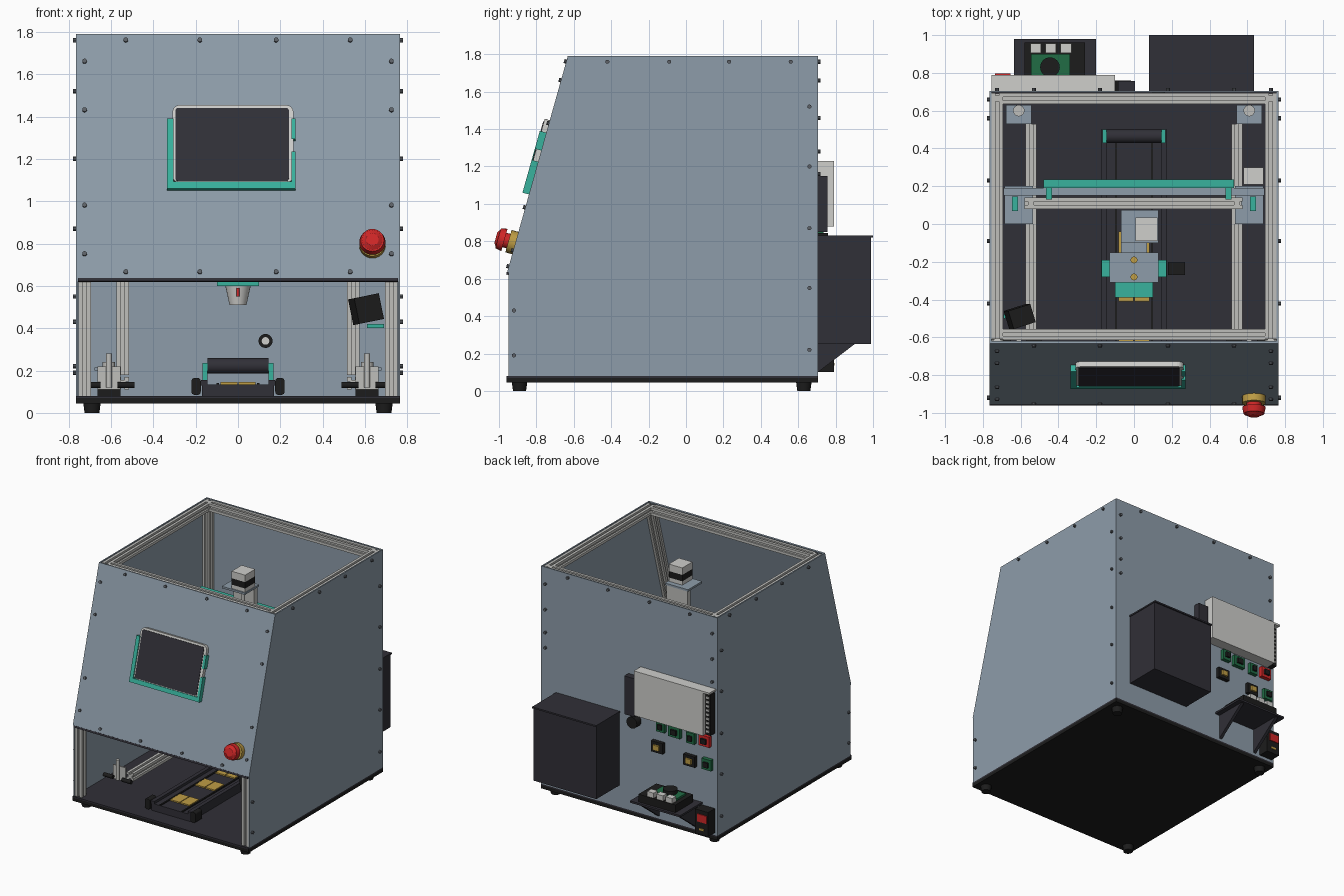
import bpy
import bmesh
import math
from mathutils import Matrix, Vector

if "Cube" in bpy.data.objects:
    bpy.data.objects.remove(bpy.data.objects["Cube"], do_unlink=True)


def material(name, r, g, b):
    mat = bpy.data.materials.new(name)
    mat.use_nodes = True
    mat.diffuse_color = (r, g, b, 1)
    mat.node_tree.nodes["Principled BSDF"].inputs["Base Color"].default_value = (r, g, b, 1)
    return mat


PANEL = material("blue grey panel", .27, .335, .40)
DARK = material("charcoal", .03, .029, .038)
BLACK = material("black", .012, .012, .012)
METAL = material("aluminium", .52, .52, .50)
LIGHT = material("light grey", .62, .62, .60)
STEEL = material("dark steel", .11, .12, .135)
TEAL = material("teal plastic", .04, .45, .34)
RED = material("red", .62, .02, .02)
GOLD = material("gold", .52, .34, .06)
GREEN = material("circuit green", .015, .15, .06)

# Local frame of the sloping front: x across, -y outward, z up the slope
SLOPE = math.atan2(.32, 1.14)
FRONT = Matrix.Translation((0, -.95, .65)) @ Matrix.Rotation(-SLOPE, 4, 'X')


def up(z):
    """Distance along the slope for a given height."""
    return (z - .65) / math.cos(SLOPE)


def finish(name, bm, mat, matrix=None, smooth=False):
    bmesh.ops.recalc_face_normals(bm, faces=bm.faces)
    if matrix:
        bm.transform(matrix)
    mesh = bpy.data.meshes.new(name)
    bm.to_mesh(mesh)
    bm.free()
    mesh.materials.append(mat)
    obj = bpy.data.objects.new(name, mesh)
    bpy.context.collection.objects.link(obj)
    if smooth:
        bpy.ops.object.select_all(action='DESELECT')
        obj.select_set(True)
        bpy.context.view_layer.objects.active = obj
        bpy.ops.object.shade_smooth_by_angle(angle=math.radians(35))
    return obj


def box(name, mat, x, y, z, matrix=None, round_y=0):
    """Box from three (low, high) ranges, with optional rounded corners about y."""
    bm = bmesh.new()
    bmesh.ops.create_cube(bm, size=1)
    for v in bm.verts:
        v.co = [r[0] if c < 0 else r[1] for c, r in zip(v.co, (x, y, z))]
    if round_y:
        edges = [e for e in bm.edges if abs(e.verts[0].co.y - e.verts[1].co.y) > 1e-5]
        bmesh.ops.bevel(bm, geom=edges, offset=round_y, segments=4, profile=.5, affect='EDGES')
    return finish(name, bm, mat, matrix)


def around(centre, half):
    return (centre - half, centre + half)


def add_cylinder(bm, centre, axis, radius, depth, top=None, sides=24):
    turn = Vector((0, 0, 1)).rotation_difference(Vector(axis)).to_matrix().to_4x4()
    bmesh.ops.create_cone(bm, cap_ends=True, segments=sides, radius1=radius,
                          radius2=radius if top is None else top, depth=depth,
                          matrix=Matrix.Translation(centre) @ turn)


def cylinder(name, mat, centre, axis, radius, depth, top=None, matrix=None):
    bm = bmesh.new()
    add_cylinder(bm, centre, axis, radius, depth, top)
    return finish(name, bm, mat, matrix, smooth=True)


def prism(name, mat, profile, x):
    """Extrude a (y, z) outline between two x values."""
    bm = bmesh.new()
    face = bm.faces.new([bm.verts.new((x[0], a, b)) for a, b in profile])
    out = bmesh.ops.extrude_face_region(bm, geom=[face])
    moved = [v for v in out["geom"] if isinstance(v, bmesh.types.BMVert)]
    bmesh.ops.translate(bm, verts=moved, vec=(x[1] - x[0], 0, 0))
    return finish(name, bm, mat)


def slotted_bar(name, start, end, half=.03):
    """Aluminium extrusion with one groove in each side."""
    start, end = Vector(start), Vector(end)
    side = [(-half, -half), (-.009, -half), (-.009, -half + .014), (.009, -half + .014), (.009, -half)]
    points = []
    for k in range(4):
        c, s = round(math.cos(k * math.pi / 2)), round(math.sin(k * math.pi / 2))
        points += [(a * c - b * s, a * s + b * c) for a, b in side]
    direction = (end - start).normalized()
    across = Vector((1, 0, 0)) if abs(direction.x) < .5 else Vector((0, 1, 0))
    other = direction.cross(across)
    bm = bmesh.new()
    rings = [[bm.verts.new(p + across * a + other * b) for a, b in points] for p in (start, end)]
    n = len(points)
    for i in range(n):
        j = (i + 1) % n
        bm.faces.new((rings[0][i], rings[0][j], rings[1][j], rings[1][i]))
    for ring in rings:
        bm.faces.new(ring)
    return finish(name, bm, METAL)


SIDES = (("right", -1), ("left", 1))

# Base and feet
box("base_plate", BLACK, (-.765, .765), (-.96, .705), (.045, .07))
box("base_deck", DARK, (-.765, .765), (-.96, .705), (.07, .08))
for label, s in SIDES:
    for place, y in (("front", -.89), ("rear", .63)):
        cylinder(f"{place}_{label}_foot", BLACK, (s * .69, y, .023), (0, 0, 1), .035, .046, .041)

# Enclosure panels
outline = [(-.95, .08), (.70, .08), (.70, 1.79), (-.63, 1.79), (-.95, .65)]
for label, s in SIDES:
    prism(f"{label}_side_panel", PANEL, outline, (s * .755, s * .765))
box("back_panel", PANEL, (-.765, .765), (.695, .705), (.08, 1.79))
box("front_panel", PANEL, (-.765, .765), (-.002, .01), (up(.635), up(1.79)), FRONT)
box("front_panel_lip", DARK, (-.755, .755), (-.004, .012), (up(.622), up(.636)), FRONT)

# Slotted frame
for label, s in SIDES:
    x = s * .724
    slotted_bar(f"{label}_rear_post", (x, .664, .08), (x, .664, 1.785))
    slotted_bar(f"{label}_front_post", (x, -.915, .08), (x, -.915, .66))
    slotted_bar(f"{label}_sloping_post", (x, -.908, .66), (x, -.606, 1.74))
    slotted_bar(f"{label}_top_rail", (x, -.61, 1.755), (x, .69, 1.755))
for place, y in (("front", -.585), ("rear", .664)):
    slotted_bar(f"{place}_top_rail", (-.694, y, 1.755), (.694, y, 1.755))

# Panel screws
screws = bmesh.new()
for x in (-.53, -.18, .18, .53):
    for z in (.665, 1.76):
        add_cylinder(screws, FRONT @ Vector((x, -.007, up(z))), (0, -1, .28), .011, .014, sides=10)
    add_cylinder(screws, (x, .712, 1.76), (0, 1, 0), .011, .016, sides=10)
for label, s in SIDES:
    for z in (.75, .98, 1.43, 1.66):
        add_cylinder(screws, FRONT @ Vector((s * .725, -.007, up(z))), (0, -1, .28), .011, .014, sides=10)
    for z in (1.16, 1.28, 1.46, 1.66):
        add_cylinder(screws, (s * .725, .712, z), (0, 1, 0), .011, .016, sides=10)
    spots = [(y, 1.76) for y in (-.42, -.09, .23, .56)]
    spots += [(.66, z) for z in (.22, .55, .87, 1.2, 1.52)] + [(-.92, z) for z in (.19, .43)]
    for y, z in spots:
        add_cylinder(screws, (s * .771, y, z), (1, 0, 0), .011, .016, sides=10)
finish("panel_screws", screws, STEEL)

# Touch screen in its holder
box("screen_bezel", LIGHT, (-.31, .262), (-.03, 0), (up(1.08), up(1.447)), FRONT, .035)
box("screen_glass", DARK, (-.295, .24), (-.034, -.029), (up(1.087), up(1.432)), FRONT, .012)
box("holder_bottom", TEAL, (-.335, .272), (-.038, 0), (up(1.05), up(1.082)), FRONT)
box("holder_right", TEAL, (-.335, -.305), (-.038, 0), (up(1.08), up(1.38)), FRONT)
for label, low, high in (("lower", 1.08, 1.225), ("upper", 1.285, 1.38)):
    box(f"holder_left_{label}", TEAL, (.252, .272), (-.038, 0), (up(low), up(high)), FRONT)

# Emergency stop button
for name, mat, depth, radius, top, length in (
        ("collar", GOLD, -.02, .062, .062, .04), ("neck", RED, -.055, .04, .04, .04),
        ("head", RED, -.08, .062, .055, .035), ("cap", RED, -.103, .05, .03, .014)):
    cylinder(f"stop_button_{name}", mat, (.635, depth, up(.79)), (0, -1, 0), radius, length, top, FRONT)

# Bed with pads, end blocks and roller
box("bed", DARK, (-.17, .17), (-.83, .5), (.08, .135))
for label, s in SIDES:
    box(f"bed_{label}_rim", DARK, around(s * .16, .015), (-.83, .5), (.13, .155))
    box(f"bed_{label}_track", BLACK, around(s * .095, .006), (-.83, .5), (.13, .142))
    box(f"bed_{label}_end_block", BLACK, around(s * .198, .022), (-.84, -.76), (.085, .165), None, .015)
    box(f"roller_{label}_bracket", TEAL, around(s * .155, .012), (.43, .5), (.15, .235))
cylinder("roller", DARK, (0, .465, .222), (1, 0, 0), .037, .29)
for i, y in enumerate((-.66, -.35, -.1)):
    for label, s in SIDES:
        box(f"pad_{label}_{i}", GOLD, around(s * .043, .04), around(y, .06), (.13, .145))

# Moving gantry, its rails and drives
for label, s in SIDES:
    slotted_bar(f"{label}_travel_rail", (s * .545, -.56, .14), (s * .545, .53, .14))
    slotted_bar(f"{label}_gantry_post", (s * .545, .11, .18), (s * .545, .11, 1.3))
    box(f"{label}_gantry_plate", PANEL, around(s * .61, .075), (0, .2), (1.21, 1.225))
    box(f"{label}_gantry_clamp", TEAL, around(s * .63, .015), (.07, .145), (1.22, 1.27))
    box(f"{label}_motor_plate", PANEL, around(s * .61, .068), (.53, .63), (.2, .215))
    box(f"{label}_motor", BLACK, around(s * .61, .055), (.54, .62), (.08, .2))
    cylinder(f"{label}_pulley", METAL, (s * .61, .6, .225), (0, 0, 1), .03, .03)
    box(f"{label}_idler_plate", METAL, around(s * .61, .055), (-.6, -.59), (.11, .22))
    cylinder(f"{label}_idler_rod", METAL, (s * .61, -.62, .2), (0, 0, 1), .014, .16)
    for k in (-.08, .08):
        cylinder(f"{label}_idler_grip", BLACK, (s * .61 + k, -.62, .132), (1, 0, 0), .015, .08)
slotted_bar("cross_beam", (-.58, .11, 1.27), (.57, .11, 1.27))
box("cross_beam_rear_bar", PANEL, (-.69, .69), (.15, .19), (1.24, 1.28))
box("cross_beam_cover", TEAL, (-.48, .53), (.19, .235), (1.28, 1.35))
for x in (-.45, .5):
    box("cover_tab", TEAL, around(x, .015), (.13, .2), (1.3, 1.34))
box("gantry_motor", LIGHT, (.58, .685), (.21, .3), (1.2, 1.29))

# Lifting axis and tool head
box("lift_plate", PANEL, (-.07, .13), (-.1, .075), (1.57, 1.585))
for name, mat, low, high in (("base", LIGHT, 1.585, 1.615), ("band", BLACK, 1.615, 1.665), ("cap", LIGHT, 1.665, 1.72)):
    box(f"lift_motor_{name}", mat, (.008, .125), (-.09, .035), (low, high))
box("lift_back_plate", METAL, (-.06, .12), (.03, .07), (.8, 1.57))
cylinder("lift_screw", METAL, (.066, -.03, 1.2), (0, 0, 1), .012, .76)
box("head_carriage", PANEL, (-.07, .07), (-.2, .03), (.9, 1.1))
box("head_plate", PANEL, (-.13, .13), (-.31, -.15), (1.1, 1.12))
box("head_body", METAL, (-.06, .06), (-.3, -.16), (.66, 1.1))
for label, s in SIDES:
    box(f"head_{label}_guard", TEAL, around(s * .15, .022), (-.28, -.19), (1.02, 1.1))
for y in (-.19, -.28):
    cylinder("head_brass_nut", GOLD, (0, y, 1.123), (0, 0, 1), .018, .012)
box("head_camera", BLACK, (.18, .27), (-.27, -.2), (.95, 1.05))
box("nozzle_mount", TEAL, (-.1, .1), (-.39, -.2), (.6, .62))
cylinder("nozzle", LIGHT, (0, -.25, .555), (0, 0, 1), .04, .09, .06)
cylinder("nozzle_marker", RED, (0, -.31, .57), (0, 0, 1), .008, .04)

# Inspection cameras and cable ring
for label, s, y, z in (("right", -1, -.49, .95), ("left", 1, -.72, .49)):
    tilt = Matrix.Translation((s * .605, y, z)) @ Matrix.Rotation(-s * .2, 4, 'Y') @ Matrix.Rotation(.3, 4, 'Z')
    box(f"{label}_camera", BLACK, around(0, .062), around(0, .05), around(0, .062), tilt)
    box(f"{label}_camera_arm", TEAL, around(s * .65, .04), around(y, .01), around(z - .08, .01))
cylinder("cable_ring", BLACK, (.13, .69, .34), (0, 1, 0), .033, .02)
cylinder("cable_ring_hole", LIGHT, (.13, .68, .34), (0, 1, 0), .018, .012)

# Rear control box and power supply
box("control_box", DARK, (.085, .63), (.70, .99), (.25, .82))
box("control_box_lid", DARK, (.08, .635), (.70, 1.0), (.82, .832))
box("power_supply", LIGHT, (-.70, -.10), (.70, .79), (.88, 1.23))
box("power_supply_flange", LIGHT, (-.755, -.70), (.70, .79), (1.215, 1.23))
box("terminal_strip", BLACK, (-.745, -.70), (.70, .76), (.88, 1.2))
for i in range(9):
    box("terminal", METAL, (-.735, -.71), (.755, .765), around(.91 + i * .033, .008))
box("rear_adapter", DARK, (-.085, .005), (.70, .757), (.85, 1.15))
cylinder("rear_cable_gland", BLACK, (-.06, .73, .80), (0, 1, 0), .045, .06)

# Rear connector modules
for name, mat, x, z, half in (
        ("red_connector", RED, -.67, .81, .045), ("green_board_a", GREEN, -.29, .82, .035),
        ("green_board_b", GREEN, -.41, .81, .05), ("green_board_c", GREEN, -.55, .80, .035),
        ("black_relay", BLACK, -.26, .65, .05), ("black_socket", BLACK, -.54, .62, .05),
        ("green_board_d", GREEN, -.69, .63, .04)):
    box(name, mat, around(x, half), (.70, .735), around(z, .042))
    top = GOLD if mat == BLACK else BLACK
    box(f"{name}_plug", top, around(x, half * .5), (.735, .75), around(z, .02))

# Rear shelf with controller board
box("shelf", DARK, (-.635, -.2), (.70, .98), (.295, .31))
for x in (-.58, -.25):
    prism("shelf_bracket", DARK, [(.705, .295), (.96, .295), (.705, .1)], around(x, .012))
box("controller_case", BLACK, (-.58, -.26), (.74, .96), (.31, .37))
box("controller_board", GREEN, (-.545, -.34), (.78, .9), (.37, .385))
cylinder("controller_fan", BLACK, (-.445, .83, .4), (0, 0, 1), .052, .03)
for x in (-.52, -.44, -.36):
    box("controller_port", LIGHT, around(x, .028), (.905, .955), (.37, .41))

# Power inlet
box("power_inlet", BLACK, (-.745, -.63), (.70, .79), (.1, .29))
box("power_switch", RED, (-.735, -.655), (.785, .797), (.2, .26))
box("inlet_pin", GOLD, (-.71, -.67), (.787, .795), (.135, .15))
